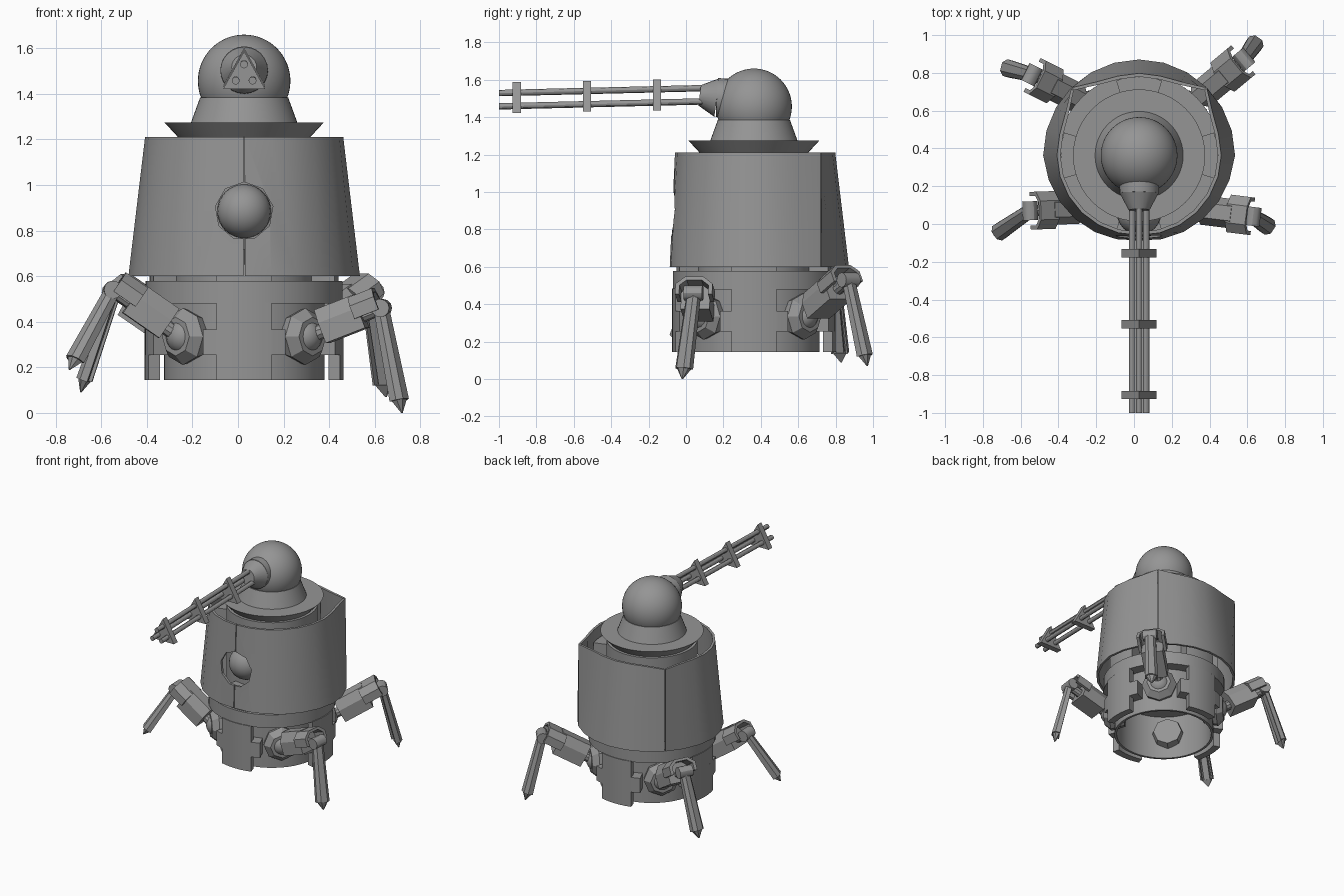
import bpy, bmesh, math
from mathutils import Vector, Matrix

if "Cube" in bpy.data.objects:
    bpy.data.objects.remove(bpy.data.objects["Cube"])

CX, CY = 0.027, 0.363         # axis of the body
grey = bpy.data.materials.new("plain_grey")
grey.diffuse_color = (0.3, 0.3, 0.3, 1)
grey.use_nodes = True
grey.node_tree.nodes["Principled BSDF"].inputs["Base Color"].default_value = grey.diffuse_color


def finish(name, bm, smooth=30):
    bmesh.ops.recalc_face_normals(bm, faces=bm.faces)
    me = bpy.data.meshes.new(name)
    bm.to_mesh(me)
    bm.free()
    ob = bpy.data.objects.new(name, me)
    bpy.context.collection.objects.link(ob)
    me.materials.append(grey)
    if smooth:
        bpy.ops.object.select_all(action='DESELECT')
        ob.select_set(True)
        bpy.context.view_layer.objects.active = ob
        bpy.ops.object.shade_smooth_by_angle(angle=math.radians(smooth))
    return ob


def polar(r, deg, z):
    a = math.radians(deg)
    return Vector((CX + r * math.cos(a), CY + r * math.sin(a), z))


def lathe(name, profile, n=48, closed=False):
    """Spin (radius, z) points round the body axis."""
    bm = bmesh.new()
    vs = [bm.verts.new((CX + r, CY, z)) for r, z in profile]
    pairs = list(zip(vs, vs[1:])) + ([(vs[-1], vs[0])] if closed else [])
    es = [bm.edges.new(p) for p in pairs]
    bmesh.ops.spin(bm, geom=vs + es, cent=(CX, CY, 0), axis=(0, 0, 1),
                   angle=math.tau, steps=n, use_duplicate=False)
    bmesh.ops.remove_doubles(bm, verts=bm.verts, dist=1e-5)
    return finish(name, bm)


def sector(bm, r0, r1, half, mid, z0, z1, steps=6):
    """Curved block between two radii and two angles."""
    rings = []
    for i in range(steps + 1):
        d = mid - half + 2 * half * i / steps
        rings.append([bm.verts.new(polar(r, d, z))
                      for r, z in ((r0, z0), (r1, z0), (r1, z1), (r0, z1))])
    for a, b in zip(rings, rings[1:]):
        for k in range(4):
            bm.faces.new((a[k], a[k - 1], b[k - 1], b[k]))
    bm.faces.new(rings[0])
    bm.faces.new(rings[-1])


def basis(a, b):
    a, b = Vector(a), Vector(b)
    return Matrix.Translation(a) @ (b - a).to_track_quat('Z', 'Y').to_matrix().to_4x4(), (b - a).length


def cone(name, a, b, r0, r1, n=24, smooth=30):
    bm = bmesh.new()
    m, l = basis(a, b)
    bmesh.ops.create_cone(bm, cap_ends=True, segments=n, radius1=r0, radius2=r1, depth=l,
                          matrix=m @ Matrix.Translation((0, 0, l / 2)))
    return finish(name, bm, smooth)


def ball(name, c, r, u=32, v=20):
    bm = bmesh.new()
    bmesh.ops.create_uvsphere(bm, u_segments=u, v_segments=v, radius=r, matrix=Matrix.Translation(c))
    return finish(name, bm)


def prism(name, a, b, prof, s0=1.0, s1=1.0):
    """Straight bar from a to b with a given cross-section."""
    bm = bmesh.new()
    m, l = basis(a, b)
    e0 = [bm.verts.new(m @ Vector((x * s0, y * s0, 0))) for x, y in prof]
    e1 = [bm.verts.new(m @ Vector((x * s1, y * s1, l))) for x, y in prof]
    for k in range(len(prof)):
        bm.faces.new((e0[k - 1], e0[k], e1[k], e1[k - 1]))
    bm.faces.new(e0)
    bm.faces.new(e1)
    return finish(name, bm, 0)


# Head, neck and collar
ball("dome", (CX, CY, 1.457), 0.203, 48, 32)
lathe("neck", [(0, 1.385), (0.193, 1.385), (0.235, 1.27), (0, 1.27)])
lathe("collar", [(0, 1.275), (0.35, 1.275), (0.29, 1.21), (0, 1.21)])

# Inner drum, belt and open base tube
lathe("inner_drum", [(0, 1.212), (0.31, 1.21), (0.31, 0.57), (0, 0.57)])
lathe("belt", [(0, 0.578), (0.432, 0.578), (0.432, 0.48), (0, 0.48)])
lathe("base_tube", [(0.335, 0.145), (0.352, 0.145), (0.352, 0.49), (0.335, 0.49)], closed=True)

# Cross-shaped base plates, and the blocks that carry the shell
for i in range(4):
    bm = bmesh.new()
    sector(bm, 0.385, 0.437, 16, 90 * i, 0.145, 0.485)
    sector(bm, 0.345, 0.437, 24.5, 90 * i, 0.255, 0.365)
    finish("base_plate", bm)
    bm = bmesh.new()
    sector(bm, 0.3, 0.415, 17, 90 * i, 0.57, 0.72 if i == 3 else 1.12)
    finish("shell_block", bm)


# Outer shell: three thin panels, flaring to vertical corners at the back
def shell_radii(deg):
    d = abs((deg - 270 + 180) % 360 - 180)       # angle away from the front
    if d >= 90:
        k = round(abs(d - 135) / 15)             # steps away from the corner
        return 0.508, (0.505, 0.45, 0.435, 0.435)[k]
    return 0.45 + 0.055 * d / 90, 0.422 + 0.013 * d / 90


cutter = cone("window_cutter", (CX, -0.3, 0.885), (CX, 0.05, 0.885), 0.128, 0.128, 9, 0)
cutter.hide_render = True
cutter.hide_viewport = True
for name, a0, a1 in (("back_panel", 45, 135), ("left_panel", 135, 270), ("right_panel", 270, 405)):
    bm = bmesh.new()
    rows = []
    for d in range(a0, a1 + 1, 15):
        rb, rt = shell_radii(d)
        g = 0.35 if d == a0 else -0.35 if d == a1 else 0     # seam gap
        quad = ((rb, 0.6), (rt, 1.21), (rt - 0.018, 1.21), (rb - 0.018, 0.6))
        rows.append([bm.verts.new(polar(r, d + g, z)) for r, z in quad])
    for p, q in zip(rows, rows[1:]):
        for k in range(4):
            bm.faces.new((p[k - 1], p[k], q[k], q[k - 1]))
    bm.faces.new(rows[0])
    bm.faces.new(rows[-1])
    ob = finish(name, bm, 20)
    if name != "back_panel":
        mod = ob.modifiers.new("window", 'BOOLEAN')
        mod.object = cutter
        mod.solver = 'EXACT'

# Front eye behind the window
ball("eye", (CX, 0.06, 0.885), 0.118, 24, 16)

# Gun: mount, three barrels and triangular clamps, tilted slightly down
cone("gun_mount_base", (CX, 0.25, 1.5), (CX, 0.165, 1.505), 0.106, 0.104)
cone("gun_mount", (CX, 0.165, 1.505), (CX, 0.073, 1.517), 0.104, 0.055)
for x, z in ((0, 0.035), (-0.037, -0.036), (0.037, -0.036)):
    cone("barrel", (CX + x, 0.12, 1.521 + z), (CX + x, -1.0, 1.494 + z), 0.017, 0.017, 12)
tri = [(-0.092, -0.078), (0.092, -0.078), (0, 0.087)]
for y in (-0.155, -0.53, -0.905):
    z = 1.518 + 0.02 * y
    prism("barrel_clamp", (CX, y + 0.022, z), (CX, y - 0.022, z), tri)

# Legs: octagonal socket, armoured thigh, raised knee cap, thin tapered shin with a pointed foot
arch = [(-1, -0.5), (-1, 0.25), (-0.5, 0.75), (0.5, 0.75), (1, 0.25), (1, -0.5)]
shell = arch + [(0.78, -0.5), (0.78, 0.15), (0.4, 0.52), (-0.4, 0.52), (-0.78, 0.15), (-0.78, -0.5)]
legs = {
    "front_left": (-1, -1, (-0.55, 0.07, 0.54), (-0.74, -0.06, 0.19)),
    "front_right": (1, -1, (0.63, 0.04, 0.46), (0.72, -0.02, 0.0)),
    "back_right": (1, 1, (0.58, 0.87, 0.53), (0.65, 0.97, 0.07)),
    "back_left": (-1, 1, (-0.54, 0.79, 0.53), (-0.69, 0.83, 0.09)),
}
for side, (sx, sy, knee, foot) in legs.items():
    knee, foot = Vector(knee), Vector(foot)
    out = Vector((sx, sy, 0)).normalized()
    hip = Vector((CX, CY, 0.335)) + out * 0.36
    cone(side + "_socket", hip - out * 0.08, hip + out * 0.02, 0.10, 0.125, 8, 0)
    cone(side + "_socket_rim", hip + out * 0.02, hip + out * 0.065, 0.125, 0.085, 8, 0)
    ball(side + "_hip_ball", hip + out * 0.015, 0.078, 20, 12)
    hip = hip + out * 0.04
    cone(side + "_arm", hip, knee, 0.035, 0.03, 10)
    prism(side + "_thigh", hip.lerp(knee, 0.2), hip.lerp(knee, 0.74),
          [(x * 0.078, y * 0.125 + 0.005) for x, y in arch])
    prism(side + "_knee_cap", hip.lerp(knee, 0.66), hip.lerp(knee, 0.99),
          [(x * 0.1, y * 0.08 + 0.035) for x, y in shell])
    lat = (knee - hip).cross(Vector((0, 0, 1))).normalized() * 0.05
    cone(side + "_knee_pin", knee - lat, knee + lat, 0.04, 0.04, 12)
    ankle = knee.lerp(foot, 0.88)
    prism(side + "_shin", knee, ankle, [(x * 0.046, y * 0.046) for x, y in shell], 0.8, 1.0)
    prism(side + "_shin_core", knee, ankle, [(x * 0.022, y * 0.022) for x, y in arch])
    prism(side + "_foot", ankle, foot, [(x * 0.045, y * 0.045) for x, y in arch], 0.8, 0.08)
